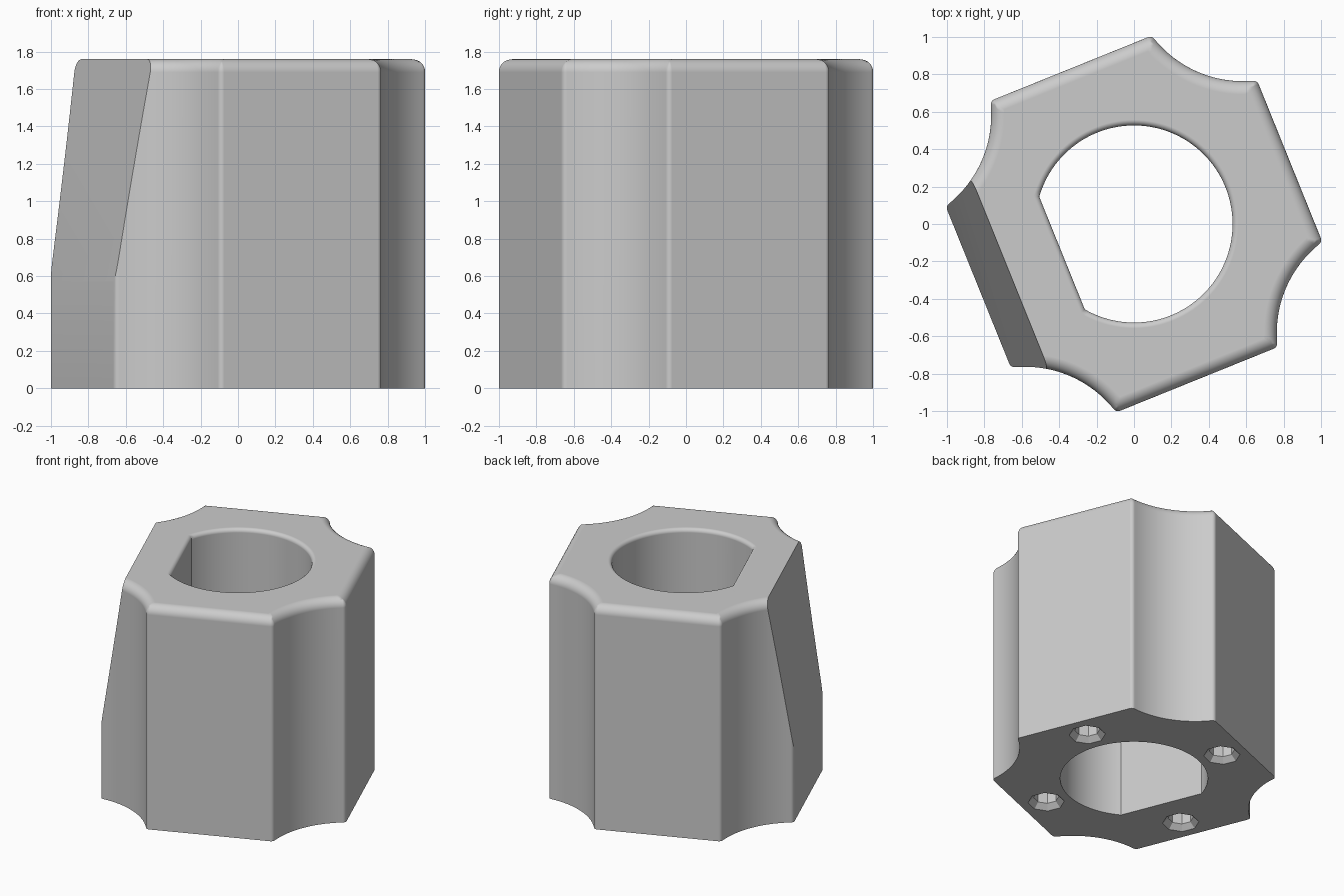
import bpy, bmesh
from math import pi, sin, cos, sqrt, acos, atan2, radians
from mathutils import Vector, Matrix

cube = bpy.data.objects.get("Cube")
if cube:
    bpy.data.objects.remove(cube, do_unlink=True)

TURN = radians(22)       # twist of the whole body about z
HEIGHT = 1.76
HALF = 0.898             # centre to flat side
SCOOP_C, SCOOP_R = 1.055, 0.61   # scooped corner: centre on the diagonal, radius
CORNER_R, TOP_R, RIM_R = 0.03, 0.07, 0.03
BORE_R, BORE_FLAT = 0.527, 0.415


def body_outline(inset):
    """Square with scooped corners, moved inwards by inset."""
    round_r = max(CORNER_R - inset, 0)
    grow = max(inset, CORNER_R)
    u = HALF - grow
    t = SCOOP_C - sqrt((SCOOP_R + grow) ** 2 - (SCOOP_C - u) ** 2)
    hub = Vector((SCOOP_C, SCOOP_C))
    corner = Vector((u, t))
    turn = atan2(SCOOP_C - t, SCOOP_C - u)
    arc0 = turn + pi
    arc1 = 3 * pi - pi / 2 - turn - pi
    upper = [corner + round_r * Vector((cos(turn * i / 6), sin(turn * i / 6))) for i in range(7)]
    side = [Vector((p.x, -p.y)) for p in reversed(upper)] + upper
    n = 28
    for i in range(1, n):
        a = arc0 + (arc1 - arc0) * i / n
        side.append(hub + (SCOOP_R + inset) * Vector((cos(a), sin(a))))
    return [Matrix.Rotation(k * pi / 2, 2) @ p for k in range(4) for p in side]


def bore_outline(grow):
    """Circle with one flat on its -x side."""
    r, a = BORE_R + grow, acos(-(BORE_FLAT + grow) / (BORE_R + grow))
    return [Vector((r * cos(a * i / 48), r * sin(a * i / 48))) for i in range(-48, 49)]


def octagon(r):
    return [Vector((r * cos(k * pi / 4), r * sin(k * pi / 4))) for k in range(8)]


def loft(rings):
    """Closed solid through (outline, z) rings."""
    bm = bmesh.new()
    loops = [[bm.verts.new((p.x, p.y, z)) for p in pts] for pts, z in rings]
    for lo, hi in zip(loops, loops[1:]):
        for i in range(len(lo)):
            j = (i + 1) % len(lo)
            bm.faces.new((lo[i], lo[j], hi[j], hi[i]))
    bm.faces.new(loops[0][::-1])
    bm.faces.new(loops[-1])
    bmesh.ops.remove_doubles(bm, verts=bm.verts, dist=0.0001)
    bmesh.ops.recalc_face_normals(bm, faces=bm.faces)
    return bm


def make_object(name, bm, angle=0.0, place=(0, 0, 0)):
    bm.transform(Matrix.Translation(place) @ Matrix.Rotation(angle, 4, 'Z'))
    mesh = bpy.data.meshes.new(name)
    bm.to_mesh(mesh)
    bm.free()
    obj = bpy.data.objects.new(name, mesh)
    bpy.context.collection.objects.link(obj)
    return obj


# Body with a rounded top edge
rings = [(body_outline(0), 0)]
for i in range(9):
    a = pi / 2 * i / 8
    rings.append((body_outline(TOP_R * (1 - cos(a))), HEIGHT - TOP_R * (1 - sin(a))))
bm = loft(rings)

# Sloping cut on one flat side
low, high = Vector((-HALF, 0, 0.57)), Vector((-0.714, 0, HEIGHT))
slope = high - low
cut = bmesh.ops.bisect_plane(bm, geom=bm.verts[:] + bm.edges[:] + bm.faces[:], dist=0.00001,
                             plane_co=low, plane_no=(-slope.z, 0, slope.x), clear_outer=True)
bmesh.ops.holes_fill(bm, edges=[e for e in bm.edges if e.is_boundary], sides=0)
bmesh.ops.recalc_face_normals(bm, faces=bm.faces)
body = make_object("body", bm, TURN)

# Central bore with a softened upper rim
rings = [(bore_outline(0), -0.1)]
for i in range(6):
    a = pi / 2 * i / 5
    rings.append((bore_outline(RIM_R * (1 - cos(a))), HEIGHT - RIM_R * (1 - sin(a))))
rings.append((bore_outline(RIM_R), HEIGHT + 0.1))
cutters = [make_object("bore_cutter", loft(rings), TURN)]

# Four chamfered octagonal pockets underneath
for k in range(4):
    a = TURN + k * pi / 2
    pocket = loft([(octagon(0.15), -0.02), (octagon(0.09), 0.04), (octagon(0.09), 0.35)])
    cutters.append(make_object("pocket_cutter", pocket, 0, (0.71 * cos(a), 0.71 * sin(a), 0)))

bpy.ops.object.select_all(action='DESELECT')
body.select_set(True)
bpy.context.view_layer.objects.active = body
for cutter in cutters:
    cutter.hide_render = True
    mod = body.modifiers.new("cut", 'BOOLEAN')
    mod.operation, mod.solver, mod.object = 'DIFFERENCE', 'EXACT', cutter
    bpy.ops.object.modifier_apply(modifier=mod.name)
    bpy.data.objects.remove(cutter, do_unlink=True)

# Grey material
grey = bpy.data.materials.new("grey")
grey.use_nodes = True
grey.diffuse_color = (0.6, 0.6, 0.6, 1)
grey.node_tree.nodes["Principled BSDF"].inputs["Base Color"].default_value = (0.6, 0.6, 0.6, 1)
body.data.materials.clear()
body.data.materials.append(grey)
for poly in body.data.polygons:
    poly.material_index = 0

# Smooth shading, with a crisp crease where the slope starts
bpy.ops.object.shade_smooth_by_angle(angle=radians(30))
bm = bmesh.new()
bm.from_mesh(body.data)
for e in bm.edges:
    if len(e.link_faces) == 2 and min(f.calc_area() for f in e.link_faces) > 0.2:
        if e.calc_face_angle() > radians(5):
            e.smooth = False
bm.to_mesh(body.data)
bm.free()
weighted = body.modifiers.new("weighted_normals", 'WEIGHTED_NORMAL')
weighted.keep_sharp = True
